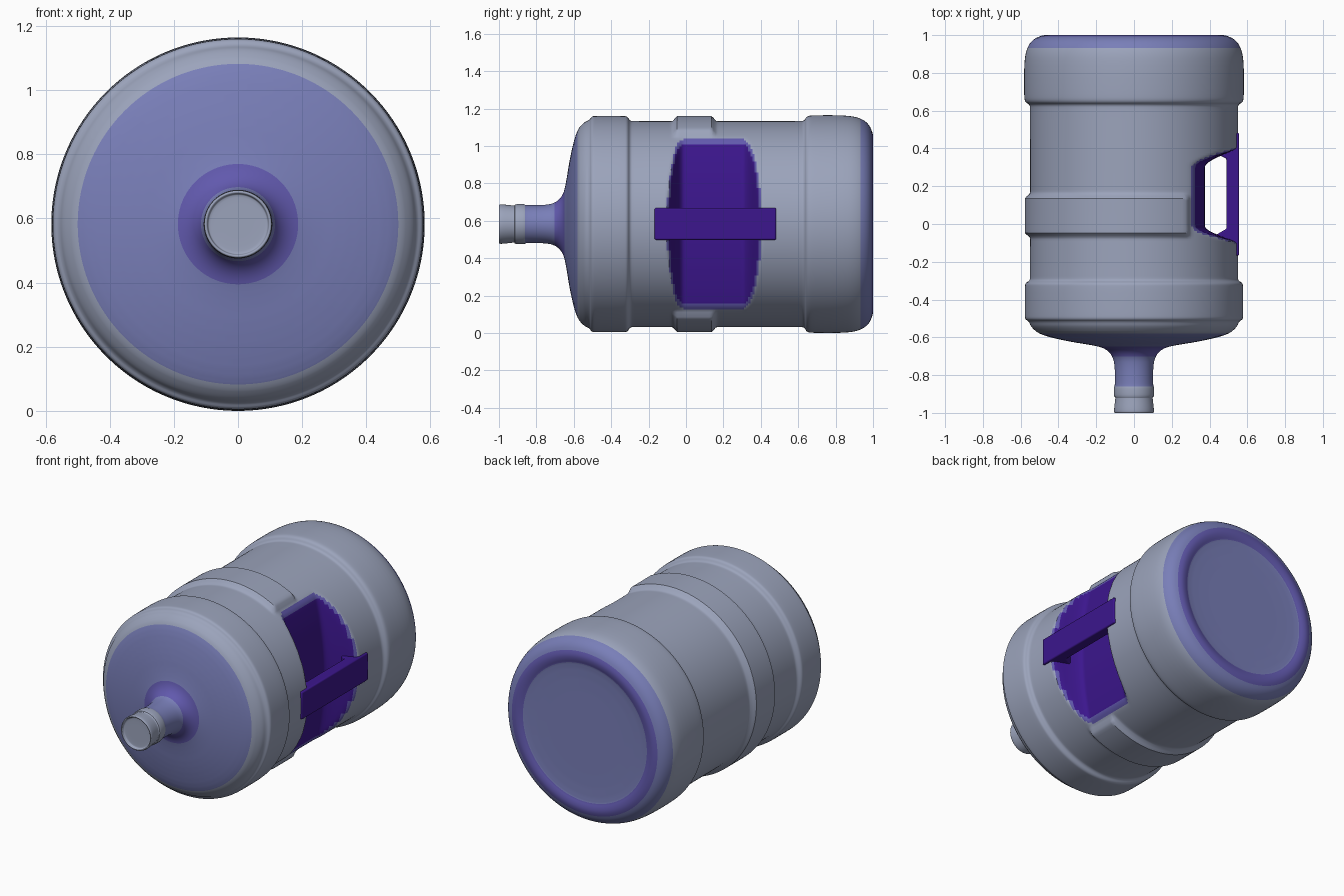
import bpy, bmesh, math

if "Cube" in bpy.data.objects:
    bpy.data.objects.remove(bpy.data.objects["Cube"])

CZ, SEG = 0.582, 192


def material(name, color):
    m = bpy.data.materials.new(name)
    m.diffuse_color = (*color, 1)
    m.use_nodes = True
    m.node_tree.nodes["Principled BSDF"].inputs["Base Color"].default_value = m.diffuse_color
    return m


GREY = material("grey_blue_plastic", (0.33, 0.37, 0.50))
BLUE = material("blue_plastic", (0.19, 0.21, 0.48))
MID = material("violet_plastic", (0.12, 0.10, 0.42))
DARK = material("deep_violet_plastic", (0.045, 0.008, 0.27))


def smoothstep(a, b, t):
    t = max(0.0, min(1.0, (t - a) / (b - a)))
    return t * t * (3 - 2 * t)


def chaikin(pts):
    out = [pts[0]]
    for (a, b), (c, d) in zip(pts, pts[1:]):
        out += [(a * .75 + c * .25, b * .75 + d * .25), (a * .25 + c * .75, b * .25 + d * .75)]
    return out + [pts[-1]]


def resample(pts, step):
    out = []
    for (a, b), (c, d) in zip(pts, pts[1:]):
        n = max(1, math.ceil(math.hypot(c - a, d - b) / step))
        out += [(a + (c - a) * i / n, b + (d - b) * i / n) for i in range(n)]
    return out + [pts[-1]]


def add_object(name, bm, mats):
    bmesh.ops.recalc_face_normals(bm, faces=bm.faces)
    me = bpy.data.meshes.new(name)
    bm.to_mesh(me)
    bm.free()
    for m in mats:
        me.materials.append(m)
    ob = bpy.data.objects.new(name, me)
    bpy.context.collection.objects.link(ob)
    bpy.context.view_layer.objects.active = ob
    ob.select_set(True)
    bpy.ops.object.shade_smooth_by_angle(angle=math.radians(40))
    ob.select_set(False)
    return ob


# Bottle profile (y, radius): mouth, neck, shoulder, bands, base
profile = [(-0.985, 0.0), (-0.985, 0.088), (-0.988, 0.094), (-1.0, 0.096), (-1.0, 0.104),
           (-0.985, 0.106), (-0.925, 0.099), (-0.917, 0.099), (-0.914, 0.107), (-0.862, 0.107),
           (-0.858, 0.101), (-0.76, 0.101), (-0.70, 0.112), (-0.66, 0.15), (-0.643, 0.21),
           (-0.62, 0.36), (-0.585, 0.50), (-0.545, 0.545), (-0.515, 0.557), (-0.505, 0.576),
           (-0.48, 0.578), (-0.33, 0.578), (-0.312, 0.574), (-0.30, 0.553), (-0.28, 0.55),
           (0.61, 0.55), (0.633, 0.553), (0.645, 0.577), (0.68, 0.582), (0.84, 0.582),
           (0.92, 0.572), (0.975, 0.54), (1.0, 0.485), (1.0, 0.45), (0.985, 0.41), (0.985, 0.0)]
profile = resample(chaikin(chaikin(profile)), 0.012)


def floor_limit(y, dz):
    # Grip recess: flat floor with sloping end walls
    wall = smoothstep(-0.01, -0.15, y) if y < 0.15 else smoothstep(0.30, 0.46, y)
    return 0.375 - 0.28 * dz * dz + 0.26 * wall


def shape(y, r, a):
    # Raised middle band that stops short of the grip
    off = abs((a + math.pi) % (2 * math.pi) - math.pi)
    band = smoothstep(-0.075, -0.045, y) * smoothstep(0.165, 0.135, y)
    r += 0.028 * band * smoothstep(math.radians(57), math.radians(61), off)
    x, dz = r * math.cos(a), r * math.sin(a)
    cut = 0.0
    if -0.2 < y < 0.5 and x > 0.2:
        lim, k = floor_limit(y, dz), 0.03
        h = max(k - abs(x - lim), 0) / k
        nx = min(x, lim) - h * h * k * 0.25
        cut, x = x - nx, nx
    return (x, y, CZ + dz), cut


# Bottle body
bm = bmesh.new()
rings, cuts = [], {}
for y, r in profile:
    if r < 1e-6:
        rings.append([bm.verts.new((0, y, CZ))])
        continue
    ring = []
    for i in range(SEG):
        co, cut = shape(y, r, 2 * math.pi * i / SEG)
        v = bm.verts.new(co)
        cuts[v] = cut
        ring.append(v)
    rings.append(ring)
for A, B in zip(rings, rings[1:]):
    for i in range(SEG):
        j = (i + 1) % SEG
        q = [A[i % len(A)], A[j % len(A)], B[j % len(B)], B[i % len(B)]]
        f = bm.faces.new(list(dict.fromkeys(q)))
        c = f.calc_center_median()
        rad = math.hypot(c.x, c.z - CZ)
        cut = max(cuts.get(v, 0) for v in f.verts)
        if cut > 0.03:
            f.material_index = 3
        elif cut > 0.008 or (-0.70 < c.y < -0.63 and rad < 0.19) or (c.y > 0.98 and 0.42 < rad < 0.5):
            f.material_index = 2
        elif (-0.86 < c.y < -0.56 and rad < 0.5) or c.y > 0.93:
            f.material_index = 1
add_object("bottle_body", bm, [GREY, BLUE, MID, DARK])

# Grip handle: side outline extruded vertically, with short arms into the recess
outline = [(0.557, -0.168), (0.557, 0.482), (0.492, 0.482), (0.43, 0.43), (0.43, 0.375),
           (0.49, 0.345), (0.49, -0.025), (0.43, -0.06), (0.43, -0.115), (0.492, -0.168)]
bm = bmesh.new()
face = bm.faces.new([bm.verts.new((x, y, 0.498)) for x, y in outline])
ext = bmesh.ops.extrude_face_region(bm, geom=[face])
for g in ext["geom"]:
    if isinstance(g, bmesh.types.BMVert):
        g.co.z = 0.668
handle = add_object("grip_handle", bm, [DARK])
bev = handle.modifiers.new("soft_edges", "BEVEL")
bev.width, bev.segments = 0.008, 3
